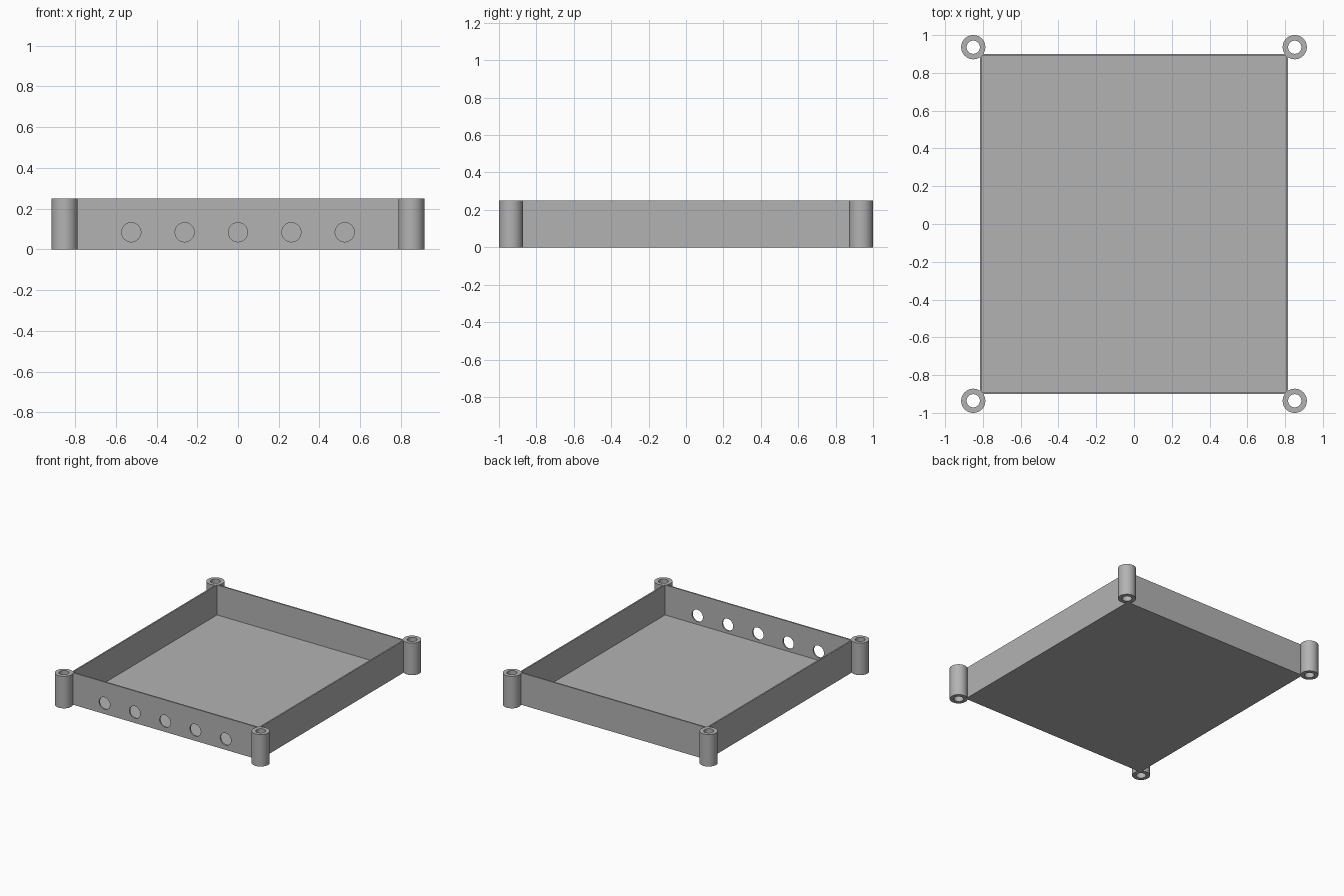
import bpy
import bmesh
from math import pi
from mathutils import Matrix

if "Cube" in bpy.data.objects:
    bpy.data.objects.remove(bpy.data.objects["Cube"], do_unlink=True)

HALF_X, HALF_Y, HEIGHT, WALL = 0.815, 0.901, 0.25, 0.016
POST_X, POST_Y, POST_R, BORE_R = 0.851, 0.936, 0.064, 0.035
HOLE_R, HOLE_Z, HOLE_STEP = 0.047, 0.084, 0.262
SIDES = 64

grey = bpy.data.materials.new("plain grey")
grey.use_nodes = True
colour = (0.45, 0.45, 0.45, 1)
grey.diffuse_color = colour
grey.node_tree.nodes["Principled BSDF"].inputs["Base Color"].default_value = colour


def make_object(name, bm):
    bmesh.ops.recalc_face_normals(bm, faces=bm.faces)
    mesh = bpy.data.meshes.new(name)
    bm.to_mesh(mesh)
    bm.free()
    mesh.materials.append(grey)
    obj = bpy.data.objects.new(name, mesh)
    bpy.context.collection.objects.link(obj)
    return obj


def shade(obj):
    bpy.ops.object.select_all(action="DESELECT")
    obj.select_set(True)
    bpy.context.view_layer.objects.active = obj
    bpy.ops.object.shade_smooth_by_angle(angle=pi / 6)


# Open tray: a box whose top is inset to the wall thickness and sunk to the floor
bm = bmesh.new()
bmesh.ops.create_cube(bm, size=1, matrix=Matrix.Translation((0, 0, HEIGHT / 2))
                      @ Matrix.Diagonal((2 * HALF_X, 2 * HALF_Y, HEIGHT, 1)))
bm.normal_update()
top = max(bm.faces, key=lambda f: f.normal.z)
bmesh.ops.inset_region(bm, faces=[top], thickness=WALL)
floor = bmesh.ops.extrude_discrete_faces(bm, faces=[top])["faces"][0]
bmesh.ops.translate(bm, verts=floor.verts, vec=(0, 0, WALL - HEIGHT))
tray = make_object("tray", bm)

# Row of round holes through the front wall
bm = bmesh.new()
for i in range(-2, 3):
    place = Matrix.Translation((i * HOLE_STEP, -HALF_Y, HOLE_Z)) @ Matrix.Rotation(pi / 2, 4, "X")
    bmesh.ops.create_cone(bm, cap_ends=True, segments=SIDES, radius1=HOLE_R,
                          radius2=HOLE_R, depth=0.1, matrix=place)
cutter = make_object("hole_cutter", bm)
cutter.hide_render = True
cut = tray.modifiers.new("front holes", "BOOLEAN")
cut.operation = "DIFFERENCE"
cut.solver = "EXACT"
cut.object = cutter
bpy.context.view_layer.objects.active = tray
bpy.ops.object.modifier_apply(modifier=cut.name)
bpy.data.objects.remove(cutter, do_unlink=True)
shade(tray)


# Hollow corner post: a ring of four rails joined into a tube
def corner_post(name, x, y):
    bm = bmesh.new()
    rails = [bmesh.ops.create_circle(bm, segments=SIDES, radius=r,
                                     matrix=Matrix.Translation((x, y, z)))["verts"]
             for r, z in ((POST_R, 0), (POST_R, HEIGHT), (BORE_R, HEIGHT), (BORE_R, 0))]
    for a, b in zip(rails, rails[1:] + rails[:1]):
        for i in range(SIDES):
            j = (i + 1) % SIDES
            bm.faces.new((a[i], a[j], b[j], b[i]))
    shade(make_object(name, bm))


for side, sx in (("left", 1), ("right", -1)):
    for end, sy in (("front", -1), ("back", 1)):
        corner_post(f"{end}_{side}_post", sx * POST_X, sy * POST_Y)
